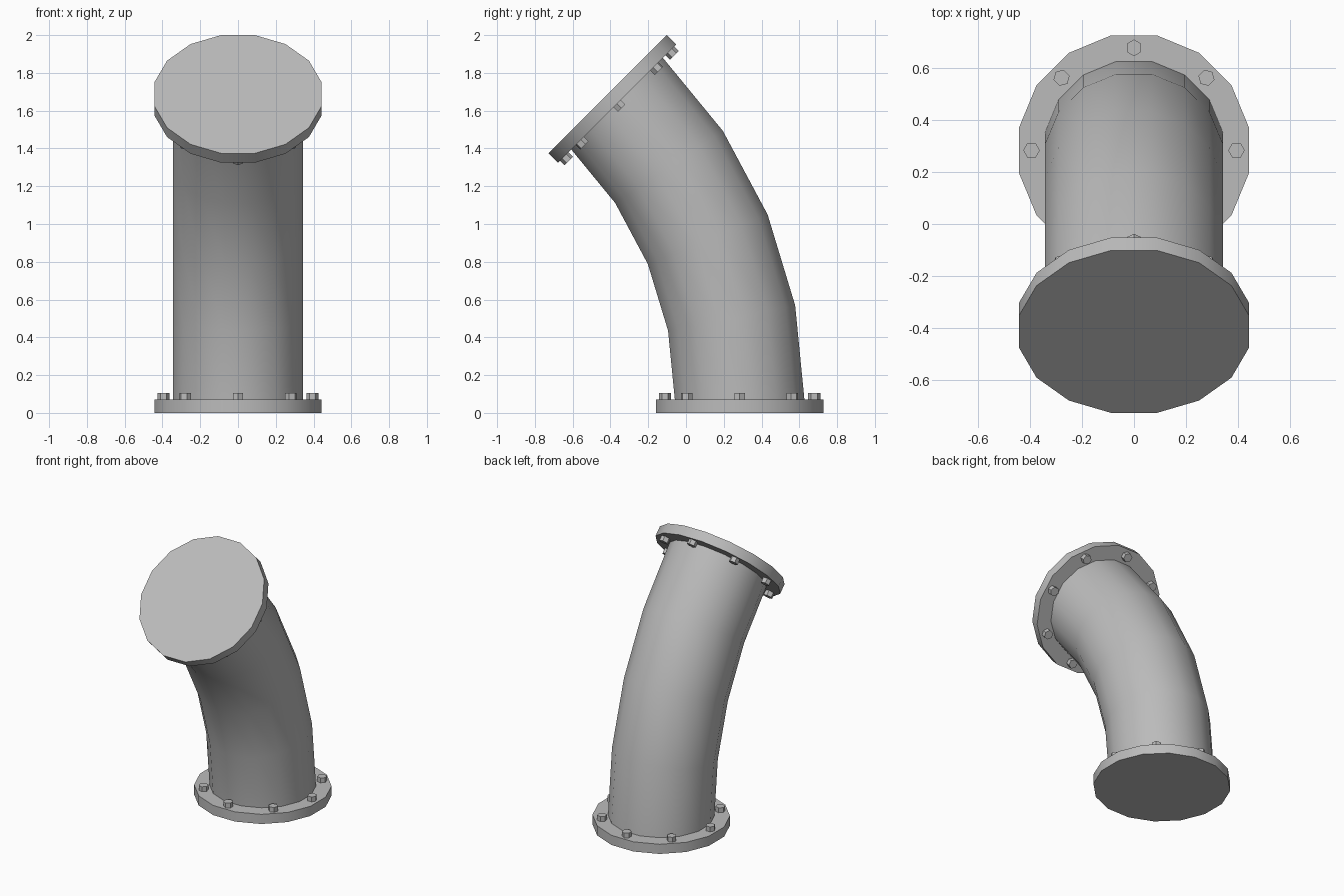
import bpy, bmesh
from math import pi, radians, cos
from mathutils import Matrix, Vector

if "Cube" in bpy.data.objects:
    bpy.data.objects.remove(bpy.data.objects["Cube"])

SIDES, BOLTS = 16, 8
THICK = 0.07                       # flange thickness
BASE_Y = 0.284                     # centre of the lower flange
BEND = 2.217                       # radius of the pipe's centre line
FLAT = cos(pi / SIDES)             # apothem to corner ratio
PIVOT = Vector((0, BASE_Y - BEND, THICK))

steel = bpy.data.materials.new("grey_steel")
steel.use_nodes = True
GREY = (0.5, 0.5, 0.5, 1)
steel.diffuse_color = GREY
steel.node_tree.nodes["Principled BSDF"].inputs["Base Color"].default_value = GREY


def finish(name, bm, matrix=None):
    bmesh.ops.recalc_face_normals(bm, faces=bm.faces)
    mesh = bpy.data.meshes.new(name)
    bm.to_mesh(mesh)
    bm.free()
    mesh.materials.append(steel)
    obj = bpy.data.objects.new(name, mesh)
    bpy.context.collection.objects.link(obj)
    if matrix:
        obj.matrix_world = matrix
    bpy.ops.object.select_all(action='DESELECT')
    obj.select_set(True)
    bpy.context.view_layer.objects.active = obj
    bpy.ops.object.shade_smooth_by_angle(angle=radians(30))


def prism(bm, sides, radius, height, matrix):
    bmesh.ops.create_cone(bm, cap_ends=True, segments=sides, radius1=radius,
                          radius2=radius, depth=height, matrix=matrix)


def turn(angle):
    return Matrix.Rotation(angle, 4, 'Z')


# Curved pipe: a ring swept through an eighth of a turn
bm = bmesh.new()
bmesh.ops.create_circle(bm, segments=SIDES, radius=0.343 / FLAT,
                        matrix=Matrix.Translation((0, BASE_Y, THICK)) @ turn(pi / SIDES))
bmesh.ops.spin(bm, geom=bm.verts[:] + bm.edges[:], cent=PIVOT, axis=(1, 0, 0),
               angle=pi / 4, steps=4)
finish("pipe", bm)

# Flanges with bolts on the side that faces the pipe
lower = Matrix.Translation((0, BASE_Y, THICK))
swing = (Matrix.Translation(PIVOT) @ Matrix.Rotation(pi / 4, 4, 'X')
         @ Matrix.Translation(-PIVOT))
upper = swing @ lower @ Matrix.Rotation(pi, 4, 'X')

for label, matrix in (("lower", lower), ("upper", upper)):
    bm = bmesh.new()
    prism(bm, SIDES, 0.443 / FLAT, THICK,
          Matrix.Translation((0, 0, -THICK / 2)) @ turn(pi / SIDES))
    finish(label + "_flange", bm, matrix)

    bm = bmesh.new()
    for i in range(BOLTS):
        # the hexagon has a corner pointing outward
        spot = turn(2 * pi * i / BOLTS) @ Matrix.Translation((0.395, 0, 0.0125))
        prism(bm, 6, 0.032, 0.045, spot @ turn(pi / 2))
    finish(label + "_bolts", bm, matrix)
